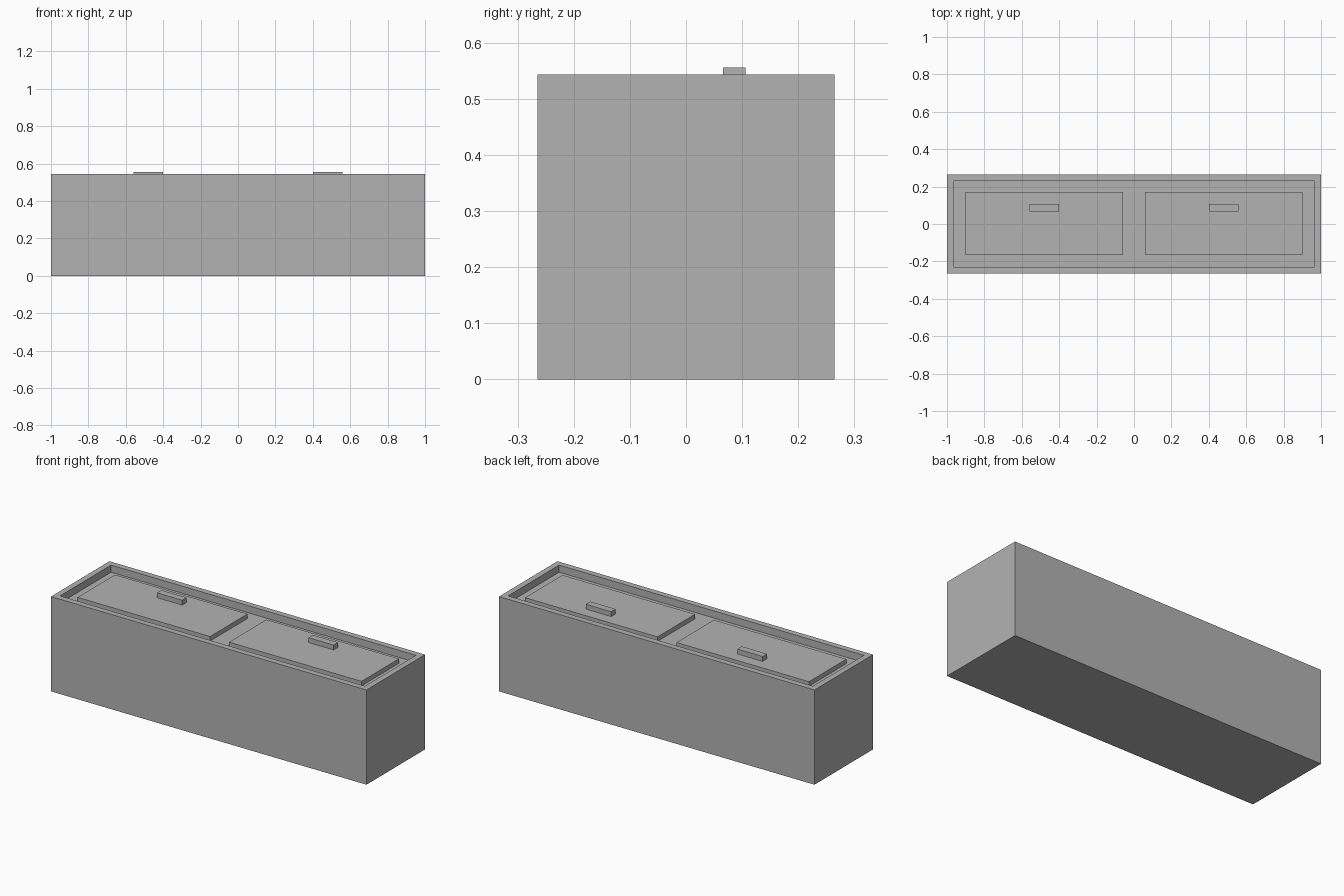
import bpy
import bmesh

default = bpy.data.objects.get("Cube")
if default:
    bpy.data.objects.remove(default, do_unlink=True)

# Single flat colour
grey = bpy.data.materials.new("plain grey")
grey.use_nodes = True
colour = (0.45, 0.45, 0.45, 1)
grey.diffuse_color = colour
grey.node_tree.nodes["Principled BSDF"].inputs["Base Color"].default_value = colour


def add_box(name, low, high, recess=None):
    """Box between two corners; recess = (border, depth) sinks its top."""
    bm = bmesh.new()
    bmesh.ops.create_cube(bm, size=1)
    for v in bm.verts:
        for i in range(3):
            v.co[i] = high[i] if v.co[i] > 0 else low[i]
    if recess:
        border, depth = recess
        top = max(bm.faces, key=lambda f: f.calc_center_median().z)
        bmesh.ops.inset_individual(bm, faces=[top], thickness=border)
        walls = bmesh.ops.extrude_discrete_faces(bm, faces=[top])
        bmesh.ops.translate(bm, verts=walls["faces"][0].verts, vec=(0, 0, -depth))
    mesh = bpy.data.meshes.new(name)
    bm.to_mesh(mesh)
    bm.free()
    mesh.materials.append(grey)
    obj = bpy.data.objects.new(name, mesh)
    bpy.context.collection.objects.link(obj)
    return obj


TOP, FLOOR, LID_TOP = 0.543, 0.502, 0.528

# Chest body with a sunken top
add_box("chest_body", (-1, -0.265, 0), (1, 0.265, TOP), recess=(0.048, TOP - FLOOR))

# Two lids, each with a grip near the back edge
for side, centre in (("right", -0.48), ("left", 0.48)):
    add_box(side + "_lid", (centre - 0.42, -0.167, FLOOR),
            (centre + 0.42, 0.172, LID_TOP))
    add_box(side + "_lid_handle", (centre - 0.08, 0.066, LID_TOP),
            (centre + 0.08, 0.106, 0.556))
